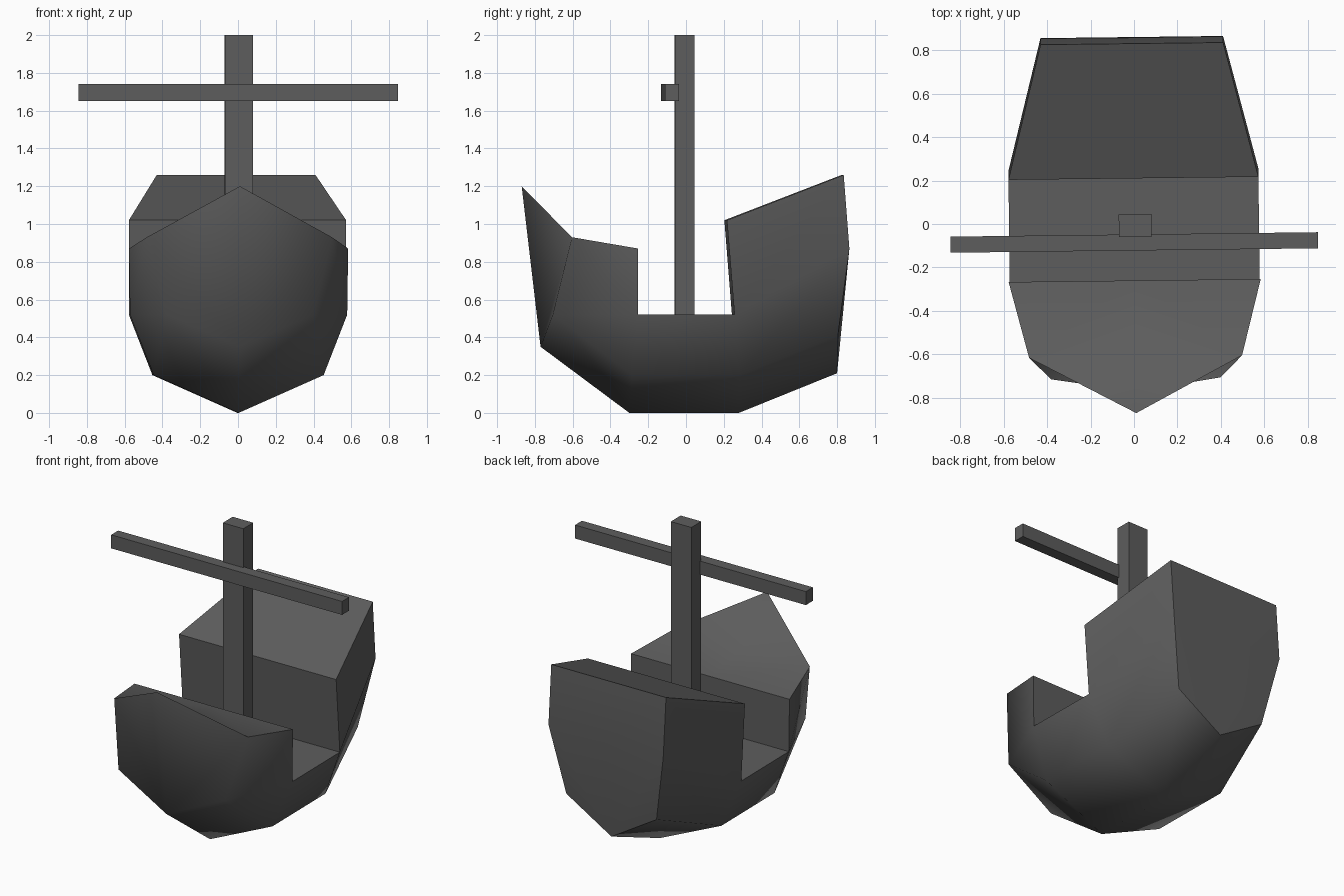
import bpy, bmesh, math
from mathutils import Matrix

if "Cube" in bpy.data.objects:
    bpy.data.objects.remove(bpy.data.objects["Cube"])

YAW = Matrix.Rotation(0.012, 4, 'Z')   # the whole boat is turned very slightly

wood = bpy.data.materials.new("dark_grey")
wood.diffuse_color = (0.11, 0.11, 0.11, 1)
wood.use_nodes = True
wood.node_tree.nodes["Principled BSDF"].inputs["Base Color"].default_value = wood.diffuse_color


def finish(bm, name, smooth_angle=0):
    bmesh.ops.recalc_face_normals(bm, faces=bm.faces)
    if smooth_angle:
        for f in bm.faces:
            f.smooth = True
        for e in bm.edges:
            e.smooth = e.calc_face_angle(math.pi) < math.radians(smooth_angle)
    bm.transform(YAW)
    me = bpy.data.meshes.new(name)
    bm.to_mesh(me)
    bm.free()
    me.materials.append(wood)
    ob = bpy.data.objects.new(name, me)
    bpy.context.collection.objects.link(ob)
    return ob


def box(name, lo, hi):
    bm = bmesh.new()
    bmesh.ops.create_cube(bm, size=1)
    for v in bm.verts:
        for i in range(3):
            v.co[i] = lo[i] if v.co[i] < 0 else hi[i]
    return finish(bm, name)


# Half-hull sections: keel, chine, wale, top edge
fore = [(0, -.30, 0), (.45, -.29, .20), (.575, -.26, .52), (.58, -.26, .87)]
aft = [(0, .28, 0), (.45, .28, .20), (.575, .25, .52), (.575, .21, 1.02)]
stern = [(0, .80, .21), (.33, .80, .41), (.42, .86, .87), (.42, .83, 1.26)]
# Bow: foot and tip of the stem, wale and rail
foot, tip = (0, -.77, .35), (0, -.87, 1.20)
bow_w, bow_t = (.39, -.71, .52), (.49, -.61, .93)


def mid(p):
    return (0, p[1], p[2])


faces = []
# side planking
for i in range(3):
    if i < 2:
        faces.append((fore[i], aft[i], aft[i + 1], fore[i + 1]))
    faces.append((aft[i], stern[i], stern[i + 1], aft[i + 1]))
# bow planking
faces += [(foot, bow_w, bow_t, tip), (fore[0], fore[1], bow_w, foot),
          (fore[1], fore[2], bow_w), (fore[2], bow_t, bow_w), (fore[2], fore[3], bow_t)]
# transom
faces += [(stern[0], stern[1], stern[2], mid(stern[2])),
          (mid(stern[2]), stern[2], stern[3], mid(stern[3]))]
# decks and bulkheads, bow to stern
line = [bow_t, fore[3], fore[2], aft[2], aft[3], stern[3]]
faces.append((tip, bow_t, mid(bow_t)))
for a, b in zip(line, line[1:]):
    faces.append((a, b, mid(b), mid(a)))

# hull: both halves joined on the centre line
bm = bmesh.new()
for s in (1, -1):
    for f in faces:
        bm.faces.new([bm.verts.new((s * x, y, z)) for x, y, z in f])
bmesh.ops.remove_doubles(bm, verts=bm.verts, dist=1e-4)
finish(bm, "hull", 60)

# mast and yard
box("mast", (-.07, -.06, .52), (.08, .045, 2.0))
box("yard", (-.845, -.122, 1.65), (.845, -.048, 1.74))
